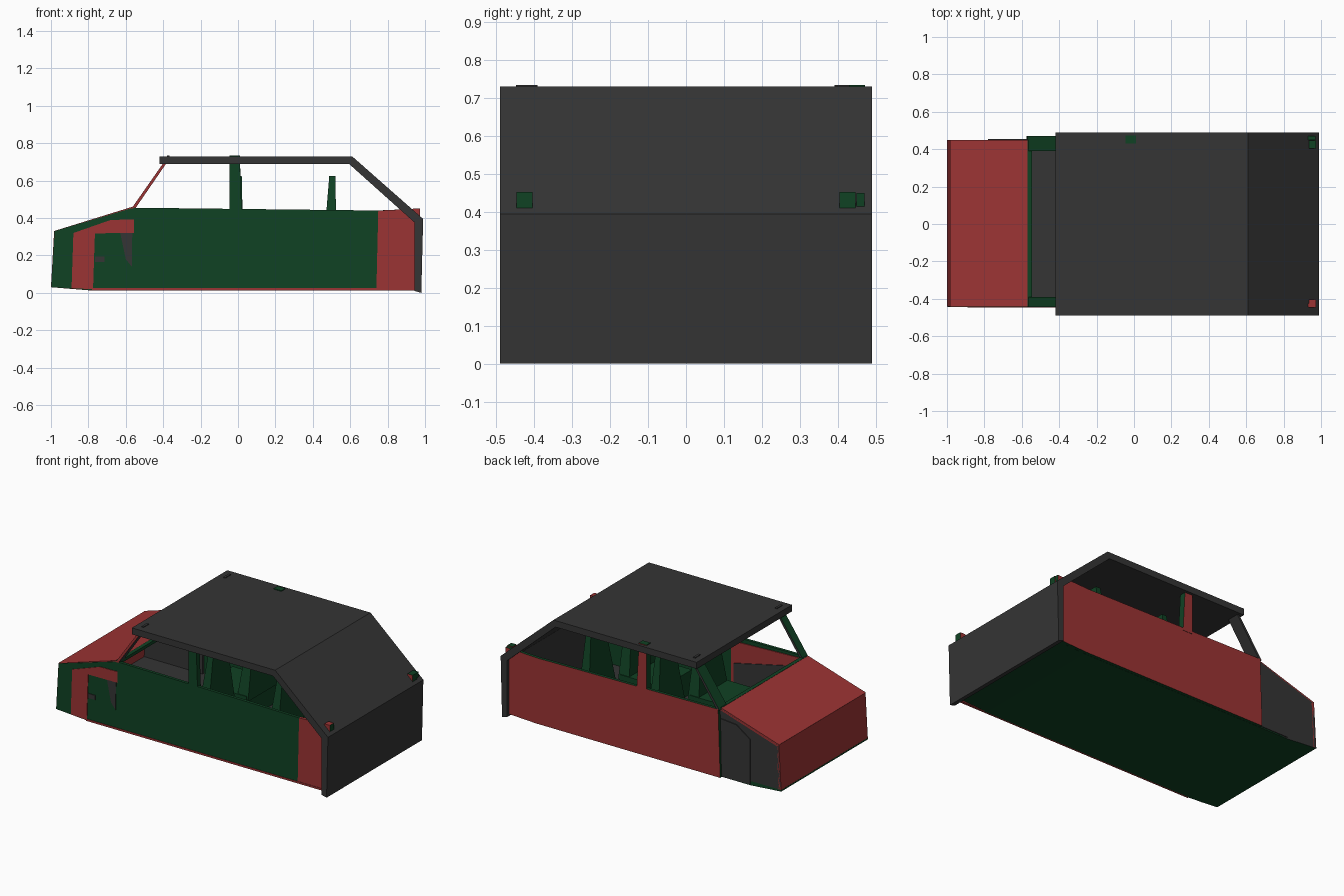
import bpy, bmesh
from mathutils import Vector

if "Cube" in bpy.data.objects:
    bpy.data.objects.remove(bpy.data.objects["Cube"])


def material(name, rgb):
    m = bpy.data.materials.new(name)
    m.diffuse_color = (*rgb, 1)
    m.use_nodes = True
    m.node_tree.nodes["Principled BSDF"].inputs["Base Color"].default_value = m.diffuse_color
    return m


MATS = [material("dark_green", (0.005, 0.054, 0.017)),
        material("brick_red", (0.33, 0.034, 0.034)),
        material("charcoal", (0.035, 0.035, 0.035))]
GREEN, RED, GREY = 0, 1, 2


def prism(name, pts, y0, y1, colour, rule=None):
    """Extrude an x-z outline across y; rule picks a colour from a face normal."""
    bm = bmesh.new()
    face = bm.faces.new([bm.verts.new((x, y0, z)) for x, z in pts])
    ext = bmesh.ops.extrude_face_region(bm, geom=[face])
    verts = [g for g in ext["geom"] if isinstance(g, bmesh.types.BMVert)]
    bmesh.ops.translate(bm, verts=verts, vec=Vector((0, y1 - y0, 0)))
    bmesh.ops.recalc_face_normals(bm, faces=bm.faces)
    bm.normal_update()
    for f in bm.faces:
        f.material_index = rule(f.normal) if rule else colour
    me = bpy.data.meshes.new(name)
    bm.to_mesh(me)
    bm.free()
    for m in MATS:
        me.materials.append(m)
    ob = bpy.data.objects.new(name, me)
    bpy.context.collection.objects.link(ob)
    return ob


def box(name, x0, x1, y0, y1, z0, z1, colour, rule=None):
    return prism(name, [(x0, z0), (x1, z0), (x1, z1), (x0, z1)], y0, y1, colour, rule)


# Roof, sloping rear and tail as one bent slab
prism("roof_and_tail", [(-.42, .73), (.61, .73), (.99, .395), (.98, 0), (.943, .01),
                        (.945, .375), (.595, .688), (-.42, .688)], -.49, .49, GREY)

# Floor: green underside, charcoal inside, thin red sill edge
prism("floor", [(-1, .03), (-.78, .012), (.75, .012), (.95, .022), (.95, .035), (-1, .04)],
      -.435, .45, GREEN, lambda n: GREY if n.z > .5 else (RED if n.y < -.5 else GREEN))
box("sill", -.78, .945, -.447, -.43, .013, .025, RED)

# Hood and nose shell
prism("hood", [(-.985, .33), (-.565, .46), (-.555, .445), (-.97, .315)], -.44, .45, RED)
prism("nose", [(-1, .03), (-.983, .33), (-.965, .32), (-.98, .03)], -.44, .45, RED)

# Charcoal nose side with raised inset panel
prism("left_nose_side", [(-.997, .03), (-.78, .012), (-.56, .012), (-.56, .455), (-.98, .328)],
      .435, .45, GREY)
prism("left_nose_panel", [(-.78, .02), (-.57, .02), (-.57, .39), (-.68, .38), (-.78, .31)],
      .448, .455, GREY)

# Side walls
wall = [(-.575, .013), (.75, .013), (.95, .022), (.97, .45), (.74, .44), (-.56, .455)]
prism("left_wall", wall, .45, .47, RED, lambda n: RED if n.y > .5 else GREEN)
prism("right_wall", [(-.56, .025), (.74, .025), (.75, .44), (-.56, .455)], -.444, -.425, GREEN)
prism("right_rear_wall", [(.735, .018), (.95, .025), (.97, .45), (.75, .44)], -.444, -.425,
      RED, lambda n: GREEN if n.y > .5 else RED)

# Striped nose side: green surround, red band, green core, charcoal chips
prism("right_nose_side", [(-.998, .03), (-.78, .015), (-.55, .015), (-.55, .458), (-.98, .33)],
      -.443, -.428, GREEN)
prism("nose_band", [(-.89, .024), (-.88, .32), (-.68, .39), (-.555, .392), (-.555, .32),
                    (-.765, .318), (-.775, .02)], -.447, -.441, RED)
prism("nose_chip", [(-.63, .32), (-.565, .32), (-.568, .14), (-.6, .18)], -.447, -.441, GREY)
box("nose_chip_small", -.765, -.715, -.447, -.441, .165, .195, GREY)

# Inner lining of the right front
prism("door_lining", [(-.55, .05), (-.03, .05), (-.03, .42), (-.55, .44)], -.426, -.42, RED)
prism("door_lining_lower", [(-.54, .05), (-.05, .05), (-.05, .28), (-.54, .39)], -.421, -.415, GREY)

# Windscreen pillars, door pillars, tail corner blocks, roof tabs
for s, side in ((1, "left"), (-1, "right")):
    lo, hi = sorted((s * .39, s * (.47 if s > 0 else .444)))
    prism(side + "_front_pillar", [(-.57, .45), (-.395, .70), (-.378, .70), (-.55, .45)], lo, hi,
          GREEN, lambda n: RED if n.y < -.5 else (GREEN if n.x < -.3 else GREY))
    lo, hi = sorted((s * .43, s * .472)) if s > 0 else (-.444, -.41)
    prism(side + "_door_pillar", [(-.045, .43), (.025, .43), (.01, .70), (.01, .735),
                                  (-.045, .735)] if s > 0 else
          [(-.045, .43), (.02, .43), (.01, .70), (-.045, .70)], lo, hi, GREEN,
          lambda n: RED if n.y > .5 else GREEN)
    lo, hi = sorted((s * .405, s * .447))
    box(side + "_tail_block", .935, .973, lo, hi, .40, .452, GREEN,
        lambda n, s=s: GREEN if n.x > .5 or s > 0 and n.z > .5 else RED)
    box(side + "_roof_tab", -.38, -.365, s * .42 - .028, s * .42 + .028, .70, .735, GREY)
prism("windscreen_base", [(-.57, .44), (-.545, .44), (-.545, .46), (-.57, .46)], -.44, .45, GREEN)

# Seats: two rows of two, with tapered backs
for row, x in (("front", -.02), ("rear", .48)):
    for side, y in (("left", .21), ("right", -.21)):
        box(f"{row}_{side}_cushion", x - .27, x + .04, y - .15, y + .15, .035, .19, GREEN)
        back = prism(f"{row}_{side}_seat_back", [(x - .03, .16), (x + .05, .16),
                     (x + .04, .625), (x + .008, .625)], y - .15, y + .15, GREEN)
        for v in back.data.vertices:
            if v.co.z > .5:
                v.co.y = y + (v.co.y - y) * .45
